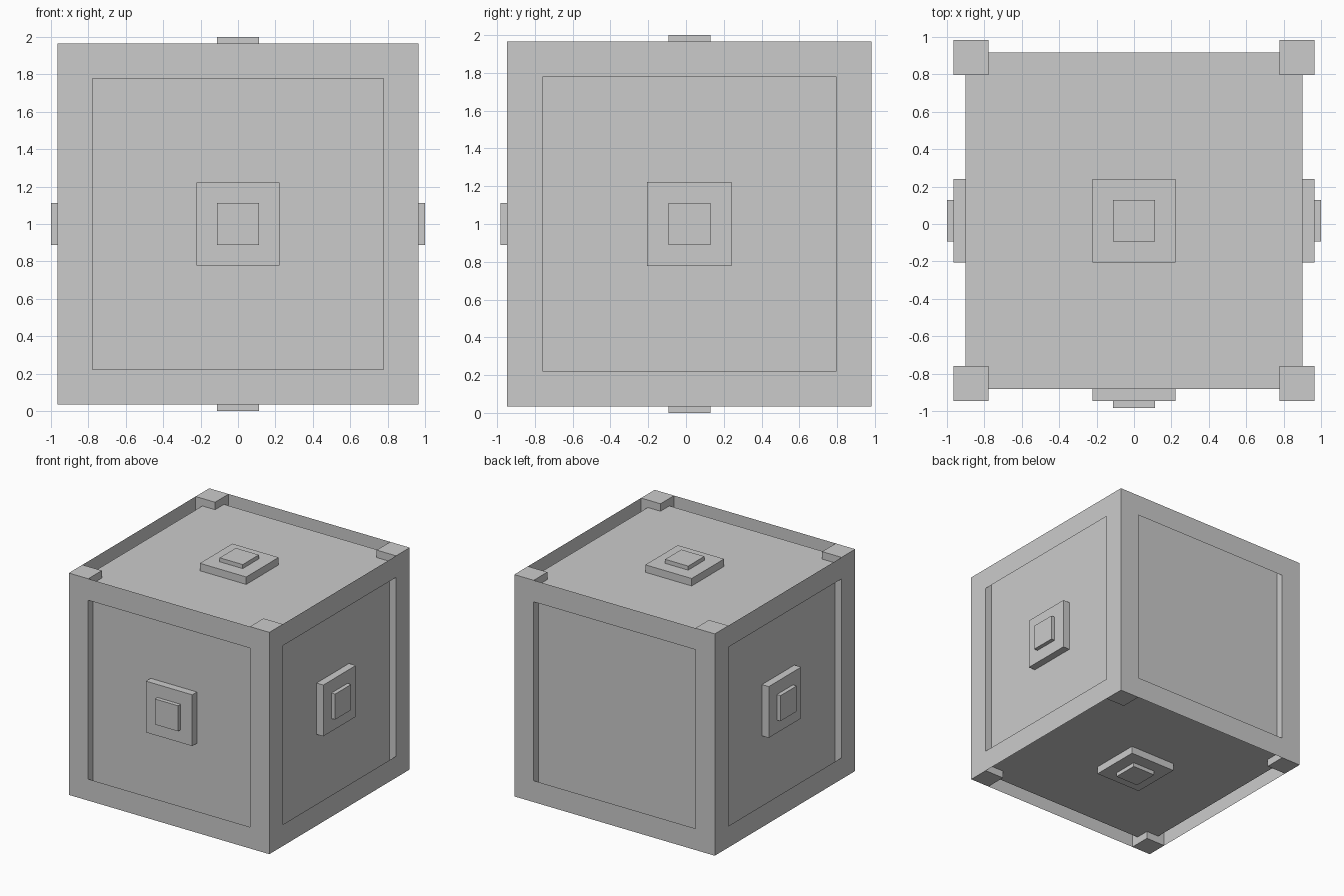
import bpy, bmesh
from mathutils import Vector, Matrix

if "Cube" in bpy.data.objects:
    bpy.data.objects.remove(bpy.data.objects["Cube"])

CENTRE = Vector((0, 0.0175, 1.0))   # cube centre; the missing back stud shifts it in y
BODY, FRAME, OPENING, TIP = 0.90, 0.965, 0.778, 1.0   # half sizes from the centre
PLATE, STUD = 0.223, 0.111

grey = bpy.data.materials.new("light grey")
grey.diffuse_color = (0.6, 0.6, 0.6, 1)
grey.use_nodes = True
grey.node_tree.nodes["Principled BSDF"].inputs["Base Color"].default_value = grey.diffuse_color


def finish(name, bm):
    mesh = bpy.data.meshes.new(name)
    bm.to_mesh(mesh)
    bm.free()
    mesh.materials.append(grey)
    obj = bpy.data.objects.new(name, mesh)
    obj.location = CENTRE
    bpy.context.collection.objects.link(obj)
    return obj


def box(name, lo, hi):
    lo, hi = Vector(lo), Vector(hi)
    bm = bmesh.new()
    bmesh.ops.create_cube(bm, size=1, matrix=Matrix.Translation((lo + hi) / 2)
                          @ Matrix.Diagonal((*(hi - lo), 1)))
    return finish(name, bm)


# inner body
box("body", (-BODY,) * 3, (BODY,) * 3)

# four full-height corner posts
for sx in (-1, 1):
    for sy in (-1, 1):
        xs = sorted((sx * OPENING, sx * FRAME))
        ys = sorted((sy * OPENING, sy * FRAME))
        box("corner_post", (xs[0], ys[0], -FRAME), (xs[1], ys[1], FRAME))

# thin sheet rails joining the posts at top and bottom of each side
for turn in range(4):
    rot = Matrix.Rotation(turn * 1.5707963268, 3, 'Z')
    bm = bmesh.new()
    for z0, z1 in ((-FRAME, -OPENING), (OPENING, FRAME)):
        quad = ((-OPENING, z0), (OPENING, z0), (OPENING, z1), (-OPENING, z1))
        bm.faces.new([bm.verts.new(rot @ Vector((x, -FRAME, z))) for x, z in quad])
    finish("side_rails", bm)

# stepped plate and stud on every face except the back
for axis, sign, side in ((0, -1, "left"), (0, 1, "right"), (1, -1, "front"),
                         (2, -1, "bottom"), (2, 1, "top")):
    for part, half, start, end in (("plate", PLATE, BODY, FRAME), ("stud", STUD, FRAME, TIP)):
        lo, hi = [-half] * 3, [half] * 3
        lo[axis], hi[axis] = sorted((sign * start, sign * end))
        box(f"{side}_{part}", lo, hi)
